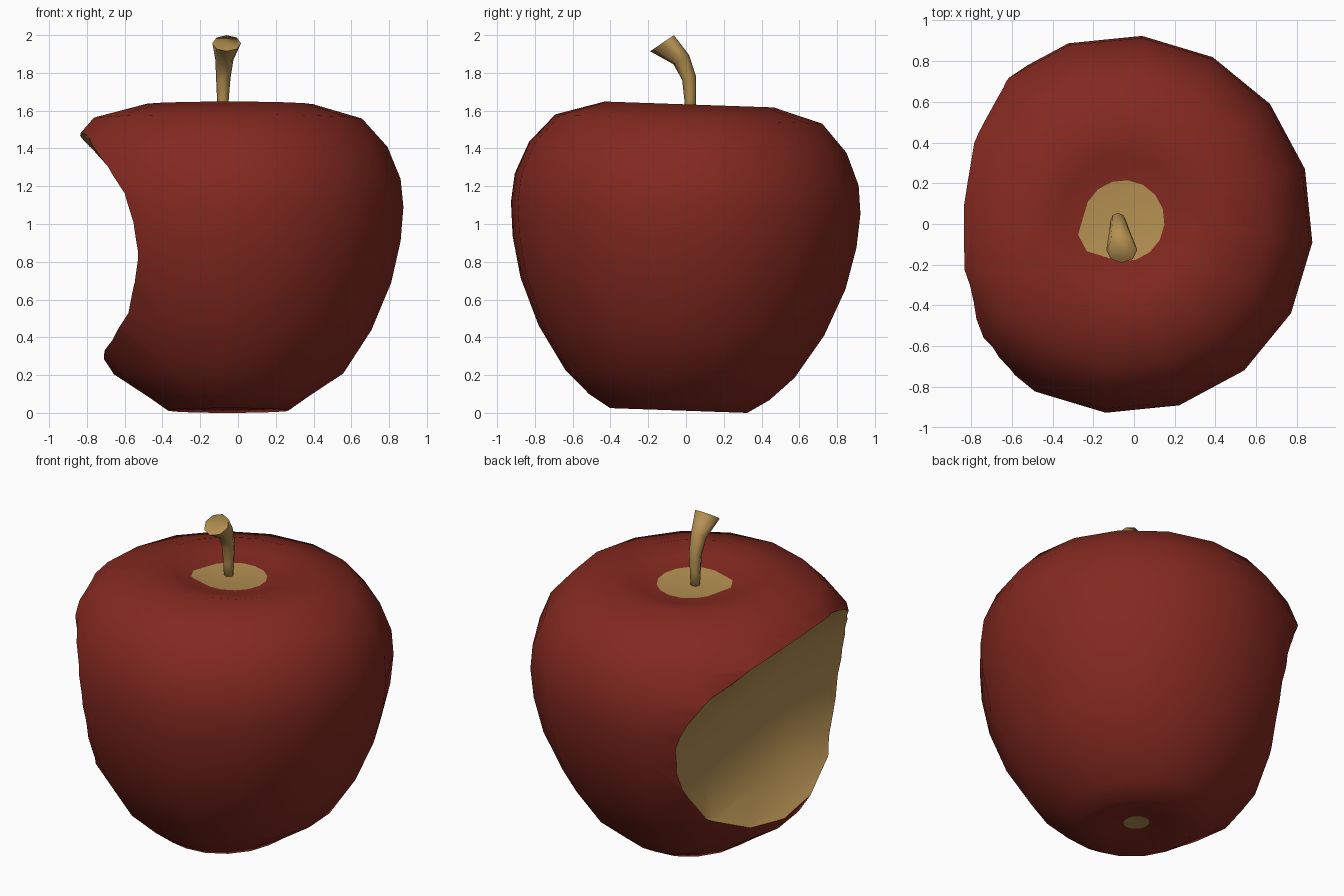
import bpy, bmesh, math, random
from mathutils import Vector, Matrix

if "Cube" in bpy.data.objects:
    bpy.data.objects.remove(bpy.data.objects["Cube"])

random.seed(4)


def material(name, rgb):
    m = bpy.data.materials.new(name)
    m.diffuse_color = (*rgb, 1)
    m.use_nodes = True
    m.node_tree.nodes["Principled BSDF"].inputs["Base Color"].default_value = m.diffuse_color
    return m


red = material("red_skin", (0.227, 0.022, 0.014))
tan = material("tan_flesh", (0.46, 0.28, 0.084))


def loft(name, rings, mats):
    """Skin a list of equally long point rings and cap both ends."""
    bm = bmesh.new()
    vs = [[bm.verts.new(p) for p in ring] for ring in rings]
    n = len(vs[0])
    for a, b in zip(vs, vs[1:]):
        for i in range(n):
            j = (i + 1) % n
            bm.faces.new((a[i], a[j], b[j], b[i]))
    bm.faces.new(vs[0][::-1])
    bm.faces.new(vs[-1])
    bmesh.ops.recalc_face_normals(bm, faces=bm.faces)
    me = bpy.data.meshes.new(name)
    bm.to_mesh(me)
    bm.free()
    ob = bpy.data.objects.new(name, me)
    bpy.context.collection.objects.link(ob)
    for m in mats:
        me.materials.append(m)
    return ob


def smooth(ob, angle):
    bpy.ops.object.select_all(action='DESELECT')
    ob.select_set(True)
    bpy.context.view_layer.objects.active = ob
    bpy.ops.object.shade_smooth_by_angle(angle=math.radians(angle))


# apple body: lathed profile, slightly tilted, axis left of centre
profile = [(.08, .06), (.2, .042), (.365, .026), (.48, .097), (.61, .22),
           (.76, .45), (.865, .7), (.915, .92), (.93, 1.1), (.915, 1.25),
           (.845, 1.42), (.71, 1.57), (.45, 1.647), (.32, 1.62), (.2, 1.595)]
tilt = Matrix.Translation((-.05, -.012, .8)) @ Matrix.Rotation(math.radians(-2), 4, 'X') \
    @ Matrix.Translation((0, 0, -.8))
rings = []
for r, z in profile:
    ring = []
    sx = .88 if z < .1 else 1
    for k in range(16):
        a = math.radians(22.5 * k - 5.5)
        # flesh swells a little above the front end of the bite
        rr = r + (.035 if k in (9, 10) and 1.3 < z < 1.6 else 0)
        ring.append(tilt @ Vector((sx * rr * math.cos(a), rr * math.sin(a), z)))
    rings.append(ring)
low = min(p.z for ring in rings for p in ring)
for ring in rings:
    for p in ring:
        p.z -= low
apple = loft("apple_body", rings, [red, tan])
# stalk hollow and base spot are flesh coloured
for f in apple.data.polygons:
    f.material_index = 1 if len(f.vertices) > 4 else 0

# bite: barrel lying along y, removed from the left side (y, radius, height)
stations = [(-1.1, .73, .84), (-.65, .76, .85), (-.3, .80, .86),
            (.1, .815, .82), (.5, .81, .78), (1.1, .82, .76)]
barrel = []
for y, R, h in stations:
    ring = []
    for k in range(28):
        a = 2 * math.pi * k / 28
        rr = R + random.uniform(-.01, .01)
        ring.append((-1.28 + rr * math.cos(a), y, h + .96 * rr * math.sin(a)))
    barrel.append(ring)
cutter = loft("bite_cutter", barrel, [red, tan])
for f in cutter.data.polygons:
    f.material_index = 1

mod = apple.modifiers.new("bite", 'BOOLEAN')
mod.operation = 'DIFFERENCE'
mod.solver = 'EXACT'
mod.object = cutter
bpy.ops.object.select_all(action='DESELECT')
apple.select_set(True)
bpy.context.view_layer.objects.active = apple
bpy.ops.object.modifier_apply(modifier=mod.name)
bpy.data.objects.remove(cutter, do_unlink=True)
smooth(apple, 50)

# stem: tapered tube that bends forward and flares at the tip
path = [((-.08, .022, 1.54), .026, 0), ((-.08, .022, 1.66), .031, 2),
        ((-.078, .017, 1.77), .038, 12), ((-.072, -.025, 1.87), .048, 30),
        ((-.06, -.127, 1.957), .076, 34)]
tube = []
for c, r, lean in path:
    rot = Matrix.Rotation(math.radians(lean), 3, 'X')
    tube.append([Vector(c) + rot @ Vector((r * math.cos(a), r * math.sin(a), 0))
                 for a in (2 * math.pi * k / 8 for k in range(8))])
stem = loft("stem", tube, [tan])
smooth(stem, 100)
